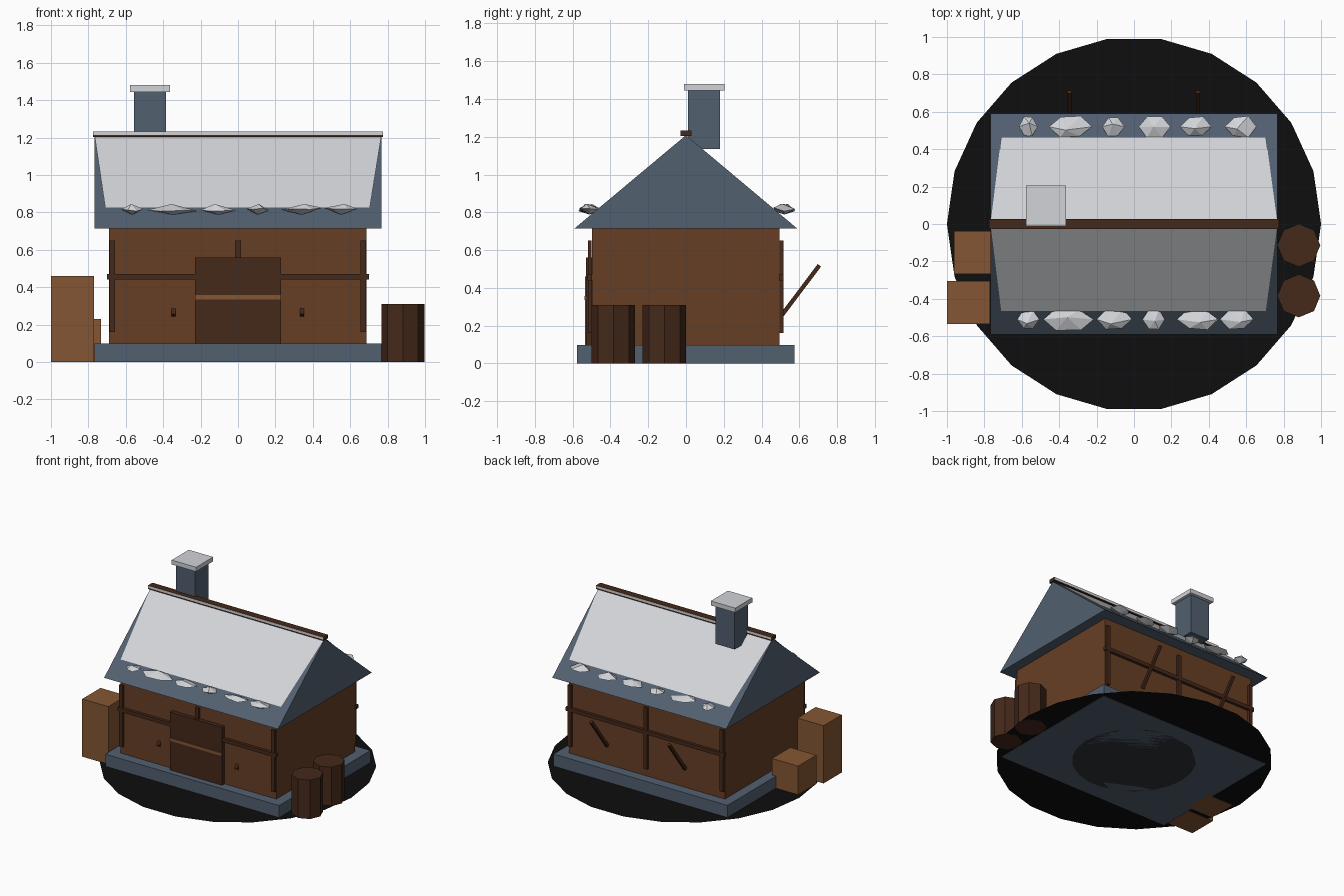
import bpy, bmesh, math, random
from mathutils import Vector

if "Cube" in bpy.data.objects:
    bpy.data.objects.remove(bpy.data.objects["Cube"])

random.seed(7)


def material(name, hex_code):
    m = bpy.data.materials.new(name)
    srgb = [int(hex_code[i:i + 2], 16) / 255 for i in (0, 2, 4)]
    m.diffuse_color = [((c + 0.055) / 1.055) ** 2.4 if c > 0.04 else c / 12.92 for c in srgb] + [1]
    m.use_nodes = True
    m.node_tree.nodes["Principled BSDF"].inputs["Base Color"].default_value = m.diffuse_color
    return m


SNOW = material("snow", "d2d4d8")
SLATE = material("slate", "526070")
WALL = material("wall_wood", "673f25")
BEAM = material("dark_wood", "45281a")
CRATE = material("crate_wood", "845633")
BLACK = material("scorched_earth", "0e0e0e")
PATCH = material("grey_patch", "2c3236")


def add_object(name, bm, mat):
    bmesh.ops.recalc_face_normals(bm, faces=bm.faces)
    me = bpy.data.meshes.new(name)
    bm.to_mesh(me)
    bm.free()
    me.materials.append(mat)
    ob = bpy.data.objects.new(name, me)
    bpy.context.collection.objects.link(ob)
    return ob


def box(name, x0, x1, y0, y1, z0, z1, mat):
    bm = bmesh.new()
    bmesh.ops.create_cube(bm, size=1)
    for v in bm.verts:
        v.co = (x0 if v.co.x < 0 else x1, y0 if v.co.y < 0 else y1, z0 if v.co.z < 0 else z1)
    return add_object(name, bm, mat)


def polygon(name, points, mat, extrude=None):
    bm = bmesh.new()
    face = bm.faces.new([bm.verts.new(p) for p in points])
    if extrude:
        new = bmesh.ops.extrude_face_region(bm, geom=[face], use_keep_orig=True)["geom"]
        bmesh.ops.translate(bm, vec=extrude, verts=[g for g in new if isinstance(g, bmesh.types.BMVert)])
    return add_object(name, bm, mat)


def ring(n, r, z, cx=0, cy=0):
    return [(cx + r * math.cos(2 * math.pi * i / n), cy + r * math.sin(2 * math.pi * i / n), z)
            for i in range(n)]


# Flat ground disc with a paler patch underneath
polygon("ground_disc", ring(22, 1.0, 0.002), BLACK)
polygon("ground_patch", ring(22, 0.45, 0.0), PATCH)

# House body
box("foundation", -0.767, 0.767, -0.577, 0.574, 0, 0.098, SLATE)
box("walls", -0.69, 0.687, -0.498, 0.495, 0.098, 0.72, WALL)
polygon("roof", [(-0.767, -0.592, 0.713), (-0.767, 0.59, 0.713), (-0.767, 0, 1.208)],
        SLATE, (1.534, 0, 0))

# Snow sheets on both slopes and the ridge beam
for s, side in ((-1, "front"), (1, "back")):
    polygon("roof_snow_" + side, [(-0.767, s * 0.004, 1.212), (0.767, s * 0.004, 1.212),
                                  (0.705, s * 0.465, 0.826), (-0.71, s * 0.465, 0.826)], SNOW)
    polygon("ridge_snow_" + side, [(-0.775, s * 0.0285, 1.213), (0.775, s * 0.0285, 1.213),
                                   (0.775, s * 0.0285, 1.232), (-0.775, s * 0.0285, 1.232)], SNOW)
box("ridge_beam", -0.775, 0.775, -0.028, 0.028, 1.204, 1.232, BEAM)


# Faceted snow clumps along the eaves
def clump(name, x, y, width):
    bm = bmesh.new()
    top = bm.verts.new((x + random.uniform(-.15, .15) * width, y + random.uniform(-.03, .02), 0.845))
    low = bm.verts.new((x, y, 0.788))
    n = 6
    rim = []
    for i in range(n):
        a = 2 * math.pi * i / n
        k = random.uniform(0.8, 1.0) if i % 3 else 1
        rim.append(bm.verts.new((x + width / 2 * k * math.cos(a), y + 0.068 * k * math.sin(a),
                                 0.815 + random.uniform(-.01, .01))))
    for i in range(n):
        bm.faces.new((rim[i], rim[(i + 1) % n], top))
        bm.faces.new((rim[(i + 1) % n], rim[i], low))
    add_object(name, bm, SNOW)


clumps = {"front": (-0.51, [(-.565, .12), (-.35, .27), (-.105, .19), (.105, .12), (.34, .22), (.55, .18)]),
          "back": (0.52, [(-.565, .1), (-.34, .23), (-.11, .12), (.11, .17), (.33, .17), (.57, .17)])}
for side, (y, items) in clumps.items():
    for i, (x, w) in enumerate(items):
        clump(f"snow_clump_{side}_{i}", x, y, w)

# Chimney with snowy cap
box("chimney", -0.555, -0.385, 0.01, 0.18, 1.135, 1.445, SLATE)
box("chimney_cap", -0.578, -0.363, -0.01, 0.205, 1.445, 1.48, SNOW)

# Timber frame on front and back, with slanted braces
for y, side in ((-0.51, "front"), (0.505, "back")):
    for x in (-0.672, 0, 0.67):
        box("post_" + side, x - 0.015, x + 0.015, y - 0.01, y + 0.01, 0.16, 0.65, BEAM)
    box("rail_" + side, -0.7, 0.7, y - 0.012, y + 0.012, 0.44, 0.47, BEAM)
    for x in (-0.345, 0.343):
        brace = box("brace_" + side, -0.011, 0.011, -0.011, 0.011, -0.168, 0.168, BEAM)
        brace.rotation_euler.x = -math.radians(37)
        brace.location = (x, y + 0.1, 0.385)

# Door with cross bar
box("door", -0.23, 0.23, -0.53, -0.495, 0.098, 0.56, BEAM)
box("door_bar", -0.23, 0.23, -0.538, -0.528, 0.335, 0.358, CRATE)

# Crates on the left
box("tall_crate", -1.0, -0.77, -0.535, -0.305, 0, 0.46, CRATE)
box("small_crate", -0.962, -0.732, -0.268, -0.038, 0, 0.23, CRATE)

# Eight-sided barrels on the right
for i, y in enumerate((-0.114, -0.384)):
    polygon(f"barrel_{i}", ring(8, 0.115, 0, 0.881, y), BEAM, (0, 0, 0.31))
